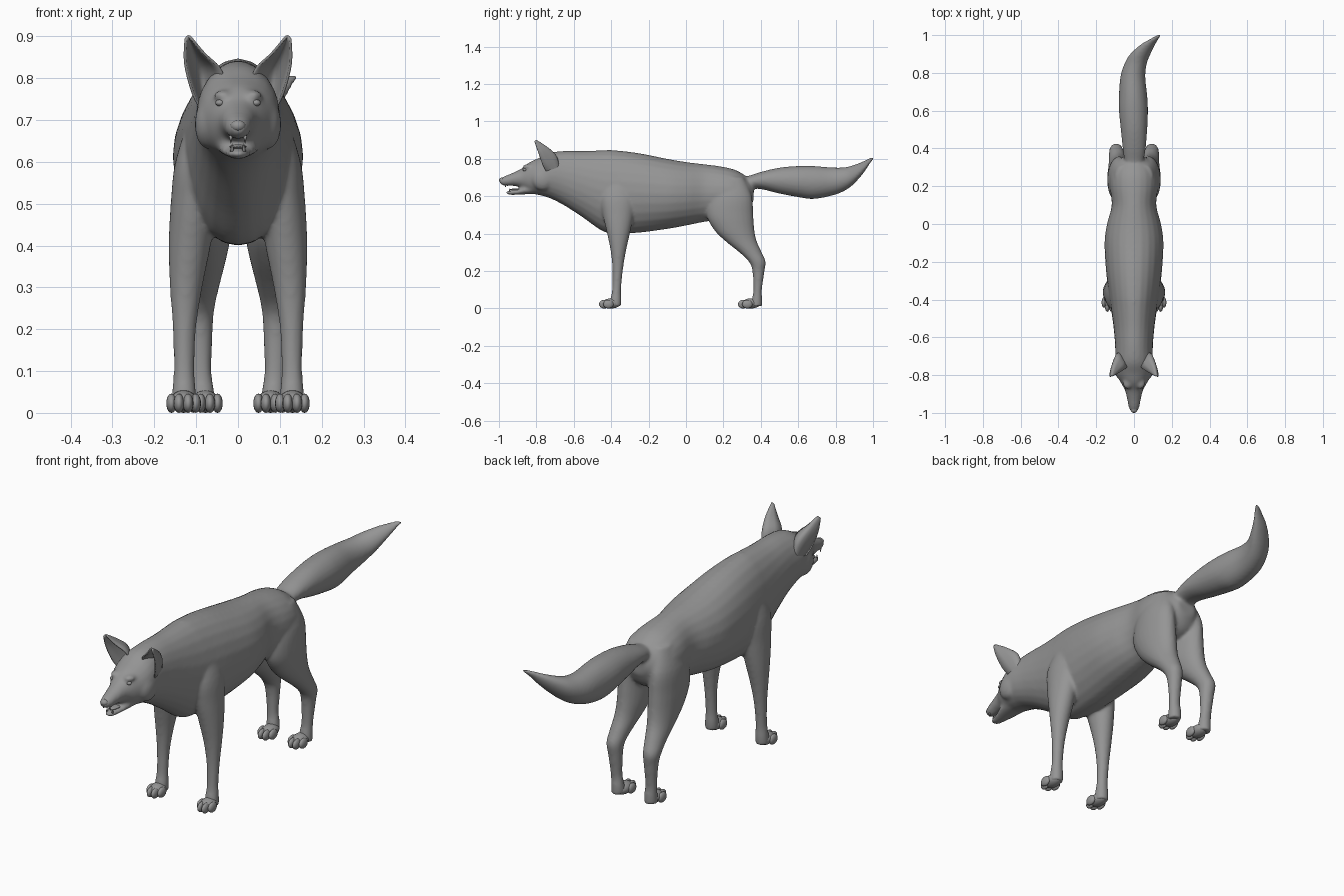
import bpy, bmesh, math
from mathutils import Vector, Matrix

old = bpy.data.objects.get("Cube")
if old:
    bpy.data.objects.remove(old, do_unlink=True)

fur = bpy.data.materials.new("grey_fur")
fur.use_nodes = True
GREY = (0.3, 0.3, 0.3, 1)
fur.diffuse_color = GREY
fur.node_tree.nodes["Principled BSDF"].inputs["Base Color"].default_value = GREY


def make_object(name, bm):
    bmesh.ops.recalc_face_normals(bm, faces=bm.faces)
    for f in bm.faces:
        f.smooth = True
    mesh = bpy.data.meshes.new(name)
    bm.to_mesh(mesh)
    bm.free()
    mesh.materials.append(fur)
    obj = bpy.data.objects.new(name, mesh)
    bpy.context.collection.objects.link(obj)
    return obj


def spline(rows, steps=4):
    """Catmull-Rom interpolation through rows of numbers."""
    out = []
    last = len(rows) - 1
    for i in range(last):
        quad = [rows[max(0, min(last, i + k))] for k in (-1, 0, 1, 2)]
        for s in range(steps):
            t = s / steps
            out.append([b + 0.5 * t * (c - a + t * (2*a - 5*b + 4*c - d + t * (3*(b - c) + d - a)))
                        for a, b, c, d in zip(*quad)])
    return out + [list(rows[-1])]


def loft(bm, rows, axis, side=1, sides=24):
    """Rows are (position along axis, x low, x high, other low, other high)."""
    rings = []
    for t, x0, x1, b0, b1 in spline(rows):
        ring = []
        for k in range(sides):
            a = 2 * math.pi * k / sides
            x = side * ((x0 + x1) / 2 + (x1 - x0) / 2 * math.cos(a))
            b = (b0 + b1) / 2 + (b1 - b0) / 2 * math.sin(a)
            ring.append(bm.verts.new((x, t, b) if axis == "Y" else (x, b, t)))
        rings.append(ring)
    for r, s in zip(rings, rings[1:]):
        for k in range(sides):
            n = (k + 1) % sides
            bm.faces.new((r[k], r[n], s[n], s[k]))
    bm.faces.new(rings[0])
    bm.faces.new(rings[-1])


def centred(rows):
    return [(y, -w, w, lo, hi) for y, w, lo, hi in rows]


def blob(bm, centre, radii):
    m = Matrix.Translation(centre) @ Matrix.Diagonal((*radii, 1))
    bmesh.ops.create_uvsphere(bm, u_segments=16, v_segments=10, radius=1, matrix=m)


# Torso and neck, running into the skull and upper muzzle
torso = centred([
    (-0.995, .016, .668, .692), (-0.97, .028, .655, .707), (-0.92, .038, .655, .728),
    (-0.88, .048, .645, .748), (-0.84, .07, .617, .78), (-0.79, .094, .607, .803),
    (-0.73, .1, .59, .832), (-0.65, .1, .55, .842), (-0.55, .108, .485, .842),
    (-0.45, .122, .415, .846), (-0.38, .132, .4, .846), (-0.25, .148, .405, .83),
    (-0.1, .156, .425, .8), (0, .143, .443, .783), (0.1, .118, .463, .771),
    (0.2, .128, .475, .757), (0.27, .122, .49, .738), (0.33, .09, .52, .7), (0.362, .045, .58, .66)])

lower_jaw = centred([
    (-0.962, .013, .613, .624), (-0.94, .024, .607, .632),
    (-0.9, .034, .608, .637), (-0.86, .046, .61, .655), (-0.8, .055, .612, .67)])

front_leg = [
    (.71, .05, .115, -.41, -.3), (.6, .05, .15, -.455, -.27), (.5, .05, .161, -.445, -.28),
    (.4, .065, .166, -.422, -.3), (.3, .085, .163, -.402, -.322), (.2, .1, .156, -.393, -.338),
    (.1, .104, .154, -.395, -.347), (.05, .1, .158, -.405, -.345), (.012, .1, .16, -.41, -.347)]

hind_leg = [
    (.7, .02, .1, .17, .31), (.6, .02, .135, .125, .352), (.5, .015, .142, .11, .36),
    (.42, .018, .14, .15, .366), (.36, .03, .136, .21, .378), (.3, .045, .133, .285, .405),
    (.25, .056, .132, .336, .426), (.2, .06, .124, .355, .42), (.1, .063, .115, .36, .406),
    (.05, .056, .114, .352, .408), (.012, .055, .114, .345, .408)]

# Tail swells, then sweeps up and to the left at the tip
tail = [
    (.26, -.03, .03, .64, .7), (.33, -.05, .05, .64, .708), (.4, -.06, .062, .638, .73),
    (.5, -.07, .07, .614, .753), (.6, -.08, .074, .595, .762), (.68, -.08, .07, .585, .762),
    (.78, -.072, .06, .603, .754), (.85, -.05, .068, .63, .755), (.9, -.02, .088, .668, .768),
    (.95, .035, .113, .725, .788), (.98, .085, .133, .77, .803), (1.003, .125, .146, .798, .812)]

bm = bmesh.new()
loft(bm, torso, "Y")
loft(bm, lower_jaw, "Y")
loft(bm, tail, "Y")
for side in (1, -1):
    loft(bm, front_leg, "Z", side)
    loft(bm, hind_leg, "Z", side)
    # Brow ridge and cheek ruff
    blob(bm, (side * .036, -.845, .758), (.022, .03, .014))
    blob(bm, (side * .07, -.765, .69), (.034, .06, .06))
body = make_object("body", bm)
fuse = body.modifiers.new("fuse_parts", "REMESH")
fuse.mode = "VOXEL"
fuse.voxel_size = 0.007
fuse.use_smooth_shade = True
soften = body.modifiers.new("soften_joints", "SMOOTH")
soften.factor = 0.5
soften.iterations = 10


# Paws: a pad with four toes
def paw(name, x, heel, toe):
    bm = bmesh.new()
    blob(bm, (x, (heel + toe) / 2 + .008, .027), (.033, .05, .027))
    for k, (dx, dy) in enumerate(((-.029, .022), (-.011, 0), (.011, 0), (.029, .022))):
        blob(bm, (x + dx, toe + .026 + dy, .023), (.0125, .028, .023))
    make_object(name, bm)


for label, side in (("left", 1), ("right", -1)):
    paw("front_paw_" + label, side * .13, -.352, -.463)
    paw("hind_paw_" + label, side * .078, .4, .28)

    # Eyes
    bm = bmesh.new()
    blob(bm, (side * .043, -.862, .741), (.011, .011, .008))
    make_object("eye_" + label, bm)

    # Ears: cupped sheets running from base to tip
    inner = spline([(.03, -.75, .79), (.045, -.765, .825), (.08, -.787, .858), (.113, -.806, .897)])
    back = spline([(.08, -.68, .76), (.09, -.695, .815), (.107, -.745, .862), (.119, -.804, .9)])
    outer = spline([(.085, -.74, .72), (.108, -.765, .765), (.126, -.79, .835), (.125, -.81, .893)])
    bm = bmesh.new()
    grid = []
    for a, m, b in zip(inner, back, outer):
        a, m, b = Vector(a), Vector(m), Vector(b)
        c = 2 * m - (a + b) / 2
        row = []
        for k in range(9):
            t = k / 8
            p = a * (1 - t) ** 2 + c * 2 * t * (1 - t) + b * t * t
            row.append(bm.verts.new((p.x * side, p.y, p.z)))
        grid.append(row)
    for r, s in zip(grid, grid[1:]):
        for k in range(8):
            bm.faces.new((r[k], r[k + 1], s[k + 1], s[k]))
    ear = make_object("ear_" + label, bm)
    thick = ear.modifiers.new("thickness", "SOLIDIFY")
    thick.thickness = 0.006
    thick.offset = 0

# Nose and tongue
bm = bmesh.new()
blob(bm, (0, -.984, .686), (.018, .016, .014))
make_object("nose", bm)
bm = bmesh.new()
blob(bm, (0, -.9, .636), (.02, .042, .006))
make_object("tongue", bm)

# Canine teeth
bm = bmesh.new()
for x, y, z, r1, r2 in ((.017, -.965, .653, 0, .005), (.014, -.943, .635, .005, 0)):
    for side in (1, -1):
        bmesh.ops.create_cone(bm, cap_ends=True, segments=8, radius1=r1, radius2=r2, depth=.02,
                              matrix=Matrix.Translation((side * x, y, z)))
make_object("teeth", bm)
